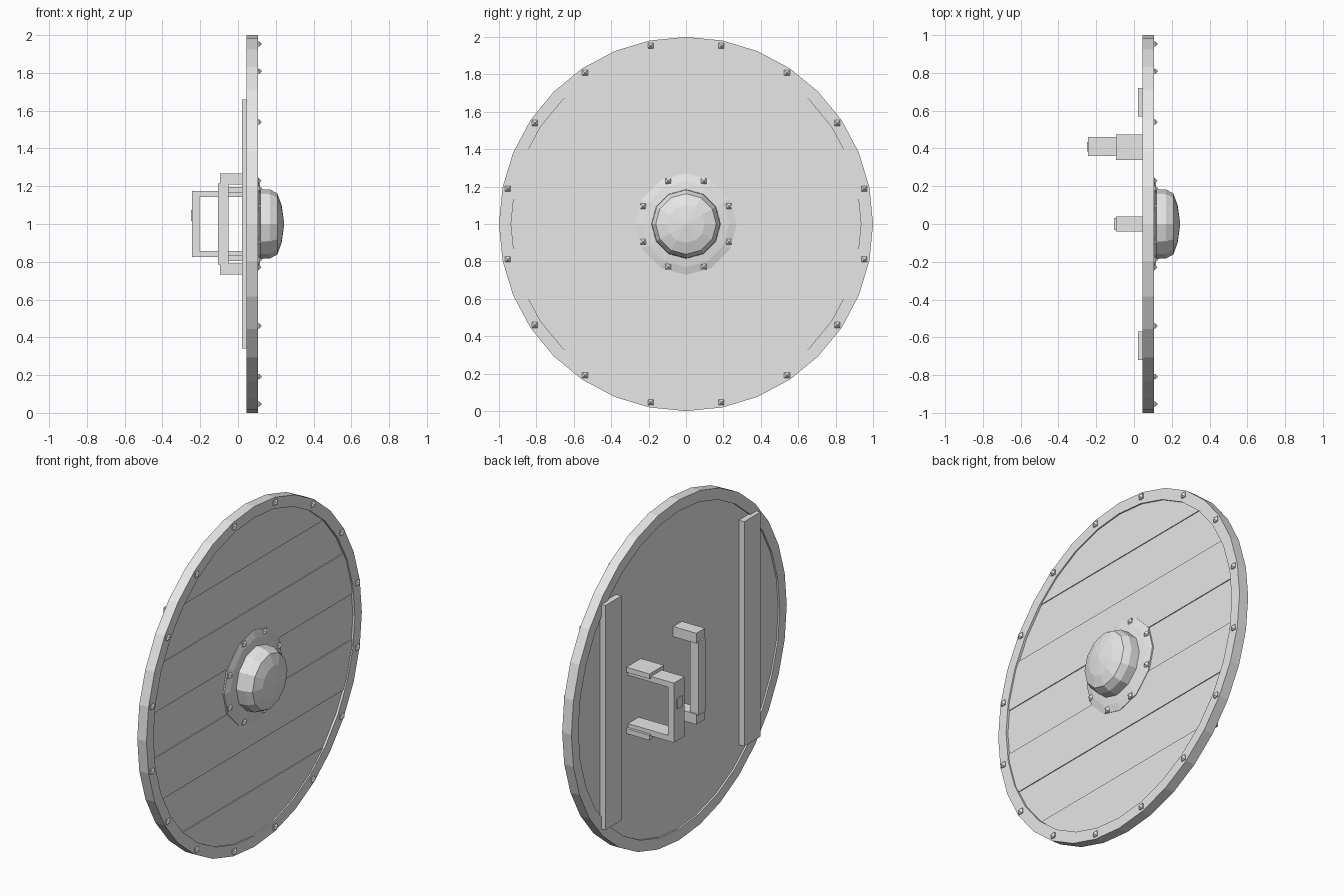
import bpy, bmesh
from math import sin, cos, pi, tau
from mathutils import Vector, Matrix

if "Cube" in bpy.data.objects:
    bpy.data.objects.remove(bpy.data.objects["Cube"])

grey = bpy.data.materials.new("plain_grey")
grey.use_nodes = True
grey.diffuse_color = (0.8, 0.8, 0.8, 1)
grey.node_tree.nodes["Principled BSDF"].inputs["Base Color"].default_value = (0.8, 0.8, 0.8, 1)

CENTRE = Vector((0, 0, 1))
RIM_IN, RIM_BACK, RIM_FRONT = 0.935, 0.045, 0.105


def finish(name, bm):
    bmesh.ops.recalc_face_normals(bm, faces=bm.faces)
    mesh = bpy.data.meshes.new(name)
    bm.to_mesh(mesh)
    bm.free()
    mesh.materials.append(grey)
    obj = bpy.data.objects.new(name, mesh)
    bpy.context.collection.objects.link(obj)
    return obj


def lathe(profile, sides, closed=False, turn=0.0):
    """Spin (radius, x) points about the x axis through the shield centre."""
    bm = bmesh.new()
    axis = Vector((1, 0, 0))
    verts = [bm.verts.new((x, 0, 1 + r)) for r, x in profile]
    pairs = list(zip(verts, verts[1:])) + ([(verts[-1], verts[0])] if closed else [])
    edges = [bm.edges.new(p) for p in pairs]
    bmesh.ops.rotate(bm, verts=verts, cent=CENTRE, matrix=Matrix.Rotation(turn, 3, 'X'))
    bmesh.ops.spin(bm, geom=verts + edges, cent=CENTRE, axis=axis, angle=tau, steps=sides)
    bmesh.ops.remove_doubles(bm, verts=bm.verts, dist=0.0005)
    return bm


def box(name, x, y, z):
    bm = bmesh.new()
    bmesh.ops.create_cube(bm, size=1)
    for v in bm.verts:
        v.co = [(lo + hi) / 2 + c * (hi - lo) for c, (lo, hi) in zip(v.co, (x, y, z))]
    return finish(name, bm)


def mirrored_z(name, x, y, z):
    """A box and its reflection about the shield's mid height."""
    box("upper_" + name, x, y, z)
    box("lower_" + name, x, y, (2 - z[1], 2 - z[0]))


# Rim and plain back panel
finish("rim", lathe([(RIM_IN, RIM_BACK), (1, RIM_BACK), (1, RIM_FRONT), (RIM_IN, RIM_FRONT)], 32, closed=True))
finish("back_panel", lathe([(0, 0.055), (0.94, 0.055), (0.94, 0.075), (0, 0.075)], 32))

# Horizontal planks, alternately raised and sunk
PLANKS = 7
width = 2 * RIM_IN / PLANKS
for i in range(PLANKS):
    front = 0.097 if i % 2 == 0 else 0.092
    bm = lathe([(0, 0.07), (0.94, 0.07), (0.94, front), (0, front)], 32)
    low = 1 - RIM_IN + i * width
    for height, side in ((low, -1), (low + width, 1)):
        geom = bm.verts[:] + bm.edges[:] + bm.faces[:]
        cut = bmesh.ops.bisect_plane(bm, geom=geom, plane_co=(0, 0, height),
                                     plane_no=(0, 0, side), clear_outer=True)
        edges = [e for e in cut["geom_cut"] if isinstance(e, bmesh.types.BMEdge)]
        bmesh.ops.holes_fill(bm, edges=edges)
    finish(f"plank_{i + 1}", bm)

# Central boss with its flange
finish("boss_flange", lathe([(0.272, 0.092), (0.272, 0.1), (0.23, 0.112), (0.185, 0.118), (0, 0.118)], 12))
finish("boss_dome", lathe([(0.185, 0.112), (0.182, 0.17), (0.162, 0.208), (0.1, 0.231), (0, 0.245)], 12))


# Square pointed rivets around the rim and flange
def rivet_ring(name, count, radius, base):
    for i in range(count):
        a = (i + 0.5) * tau / count
        bm = lathe([(0, base), (0.019, base), (0.021, base + 0.008), (0, base + 0.024)], 4, turn=pi / 4)
        bmesh.ops.translate(bm, verts=bm.verts, vec=(0, radius * sin(a), radius * cos(a)))
        finish(f"{name}_{i + 1}", bm)


rivet_ring("rim_rivet", 16, 0.972, 0.103)
rivet_ring("flange_rivet", 8, 0.248, 0.1)

# Vertical braces on the back
for name, y in (("left", (-0.72, -0.57)), ("right", (0.57, 0.72))):
    box(name + "_brace", (0.02, 0.06), y, (0.34, 1.66))

# Hand grip behind the boss
box("grip_bar", (-0.105, -0.05), (-0.033, 0.033), (0.785, 1.215))
mirrored_z("grip_block", (-0.095, 0.06), (-0.04, 0.04), (1.208, 1.268))

# Arm strap with wide tabs and a small buckle
box("strap_bar", (-0.243, -0.205), (0.36, 0.46), (0.825, 1.175))
mirrored_z("strap_arm", (-0.22, 0.06), (0.36, 0.46), (1.142, 1.175))
mirrored_z("strap_tab", (-0.095, 0.06), (0.34, 0.475), (1.165, 1.195))
box("strap_buckle", (-0.25, -0.235), (0.385, 0.435), (1.015, 1.075))
